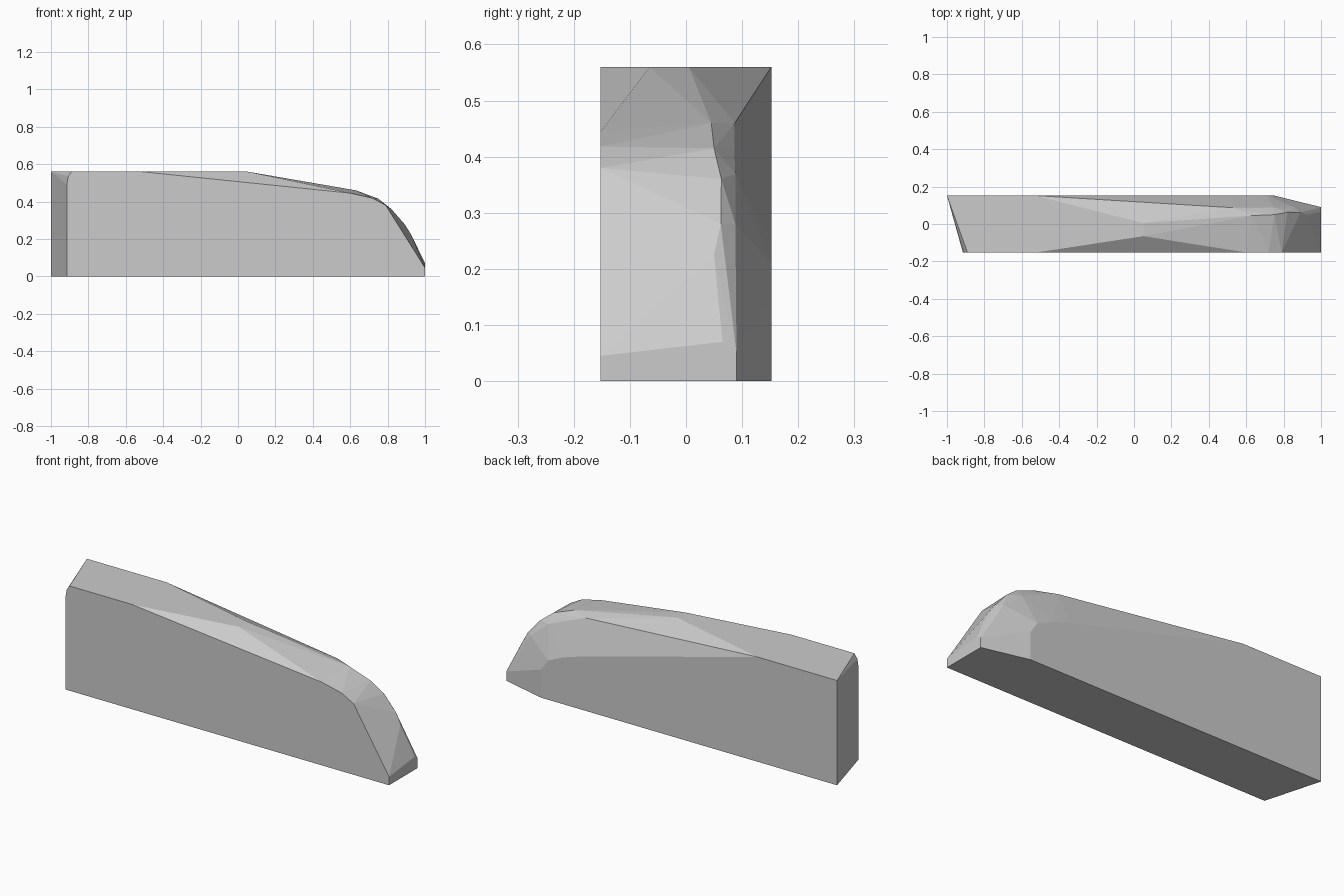
import bpy, bmesh

if "Cube" in bpy.data.objects:
    bpy.data.objects.remove(bpy.data.objects["Cube"])

# Outline of the front plane (x, z)
front = [(-0.915, 0), (-0.915, 0.49), (-0.907, 0.535), (-0.89, 0.56), (-0.52, 0.56),
         (0.60, 0.445), (0.72, 0.418), (0.79, 0.38), (1.0, 0.045), (1.0, 0)]
# Outline of the back plane (x, z)
back = [(-1, 0), (-1, 0.56), (-0.53, 0.56), (0.514, 0.284), (0.62, 0.25),
        (0.71, 0.21), (0.75, 0.15), (0.75, 0)]
# Crown and nose ridge (x, y, z)
ridge = [(0.05, -0.065, 0.56), (0.05, 0.005, 0.56), (0.63, 0.045, 0.46),
         (0.75, 0.05, 0.415), (0.82, 0.063, 0.36), (0.89, 0.062, 0.28),
         (0.925, 0.05, 0.225), (1.0, 0.065, 0.07)]
# Edge of the rear bevel (x, y, z)
bevel = [(0.53, 0.087, 0.46), (0.66, 0.086, 0.41), (0.75, 0.088, 0.37),
         (0.86, 0.088, 0.28), (1.0, 0.09, 0.05), (1.0, 0.09, 0)]

points = [(x, -0.152, z) for x, z in front] + [(x, 0.152, z) for x, z in back] + ridge + bevel

# Faceted solid wrapped around the outlines
bm = bmesh.new()
for p in points:
    bm.verts.new(p)
hull = bmesh.ops.convex_hull(bm, input=bm.verts)
unused = {v for v in hull["geom_interior"] + hull["geom_unused"]
          if isinstance(v, bmesh.types.BMVert) and not v.link_faces}
bmesh.ops.delete(bm, geom=list(unused), context='VERTS')
bmesh.ops.dissolve_limit(bm, angle_limit=0.01, verts=bm.verts, edges=bm.edges)
bmesh.ops.recalc_face_normals(bm, faces=bm.faces)

mesh = bpy.data.meshes.new("rounded_wedge_block")
bm.to_mesh(mesh)
bm.free()
obj = bpy.data.objects.new("rounded_wedge_block", mesh)
bpy.context.collection.objects.link(obj)
